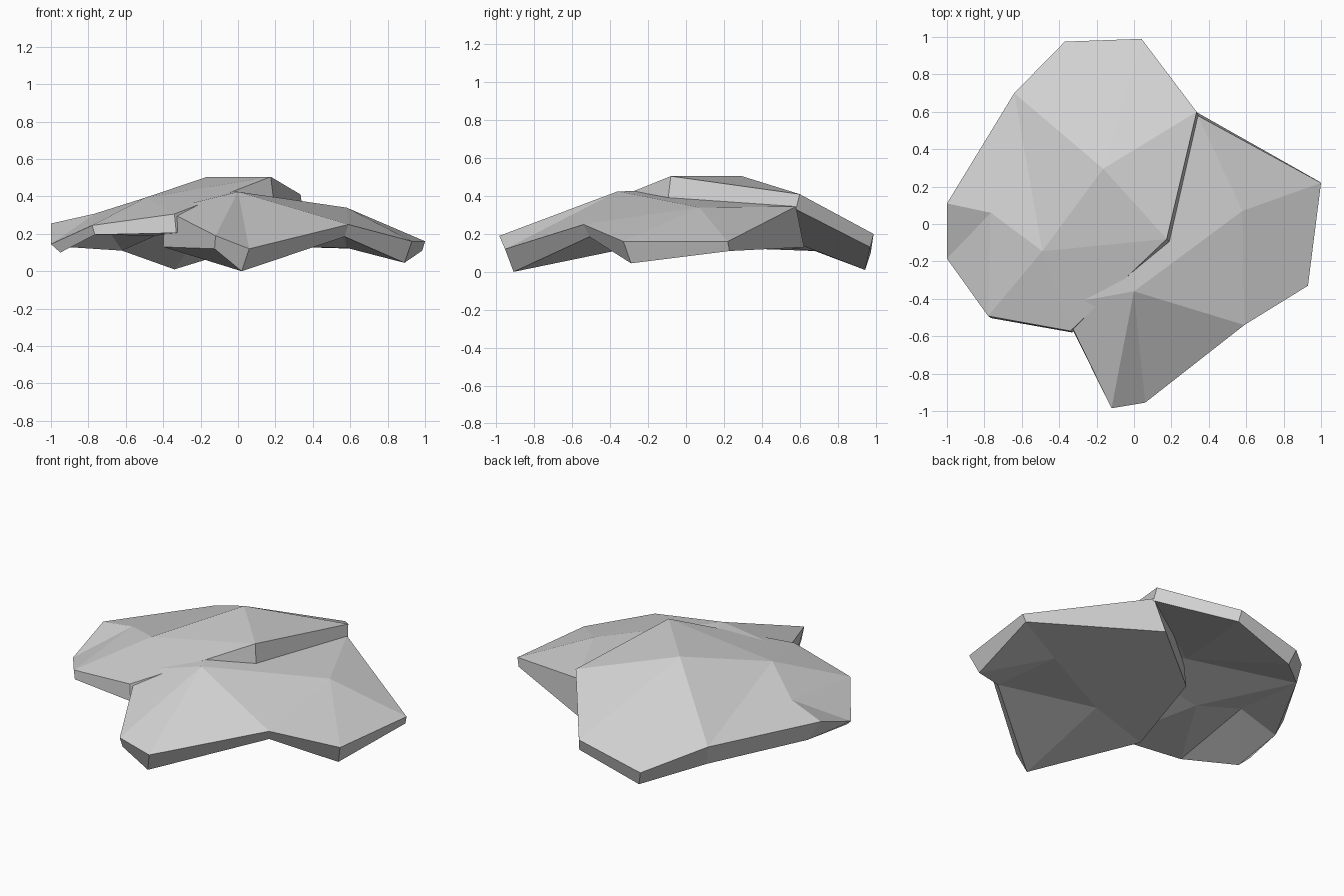
import bpy, bmesh
from mathutils import Vector
from mathutils.geometry import delaunay_2d_cdt

cube = bpy.data.objects.get("Cube")
if cube:
    bpy.data.objects.remove(cube, do_unlink=True)

stone = bpy.data.materials.new("stone_grey")
stone.use_nodes = True
grey = (0.63, 0.63, 0.63, 1)
stone.diffuse_color = grey
stone.node_tree.nodes["Principled BSDF"].inputs["Base Color"].default_value = grey


def facet(bm, rim, inner, ridges, flip):
    """Fill one rim with flat facets through its inner points; return the rim verts."""
    points = rim + inner
    n = len(rim)
    verts = [bm.verts.new(p) for p in points]
    edges = [(i, (i + 1) % n) for i in range(n)] + ridges
    flat = [Vector(p[:2]) for p in points]
    _, _, faces, origin, _, _ = delaunay_2d_cdt(flat, edges, [], 1, 1e-5)
    for f in faces:
        ids = [origin[i][0] for i in f]
        bm.faces.new([verts[i] for i in (reversed(ids) if flip else ids)])
    return verts[:n]


def slab(name, top, top_inner, top_ridges, base, base_inner, base_ridges):
    """Faceted slab: upper skin, lower skin and a chipped edge between them."""
    bm = bmesh.new()
    upper = facet(bm, top, top_inner, top_ridges, False)
    lower = facet(bm, base, base_inner, base_ridges, True)
    n = len(upper)
    for i in range(n):
        j = (i + 1) % n
        bm.faces.new((lower[i], lower[j], upper[j], upper[i]))
    bmesh.ops.recalc_face_normals(bm, faces=bm.faces)
    mesh = bpy.data.meshes.new(name)
    bm.to_mesh(mesh)
    bm.free()
    mesh.materials.append(stone)
    obj = bpy.data.objects.new(name, mesh)
    bpy.context.collection.objects.link(obj)


# Higher slab, rising to a ridge and overhanging the other
slab("upper_slab",
     top=[(-.37, .975, .10), (-.64, .70, .227), (-1, .11, .255), (-1, -.185, .145),
          (-.78, -.492, .245), (-.34, -.572, .306), (.175, -.08, .505),
          (.335, .60, .41), (.04, .99, .20)],
     top_inner=[(-.165, .295, .505), (-.49, -.145, .395), (-.765, .06, .308)],
     top_ridges=[(1, 9), (1, 10), (1, 11), (9, 10), (9, 6), (9, 7), (9, 8),
                 (10, 11), (10, 5), (10, 6), (11, 3), (11, 4)],
     base=[(-.34, .945, .01), (-.62, .68, .11), (-.925, .13, .13), (-.95, -.22, .10),
           (-.765, -.503, .195), (-.33, -.58, .205), (.19, -.095, .385),
           (.345, .58, .33), (.05, .972, .13)],
     base_inner=[(-.44, .02, .19), (-.7, .1, .23), (-.15, .28, .27)],
     base_ridges=[(9, 1), (9, 4), (9, 5), (9, 6), (9, 10), (9, 11), (10, 1),
                  (10, 3), (10, 4), (11, 0), (11, 1), (11, 6), (11, 7), (11, 8)])

# Lower slab, with a pointed front and a wide side
slab("lower_slab",
     top=[(-.12, -.985, .19), (.06, -.955, .12), (.59, -.54, .25), (.93, -.33, .16),
          (1, .22, .16), (.34, .58, .345), (-.17, .21, .43), (-.39, -.43, .328)],
     top_inner=[(0, -.36, .425), (.58, .07, .34)],
     top_ridges=[(8, 0), (8, 2), (8, 9), (8, 5), (8, 6), (8, 7),
                 (9, 2), (9, 3), (9, 4), (9, 5)],
     base=[(-.125, -.95, .12), (.02, -.91, 0), (.57, -.51, .185), (.89, -.29, .045),
           (.985, .23, .11), (.29, .623, .13), (-.19, .23, .13), (-.4, -.42, .13)],
     base_inner=[(.04, -.28, .13), (.58, .0, .125)],
     base_ridges=[(8, 1), (8, 2), (8, 9), (9, 2), (9, 3), (9, 4), (9, 5)])
